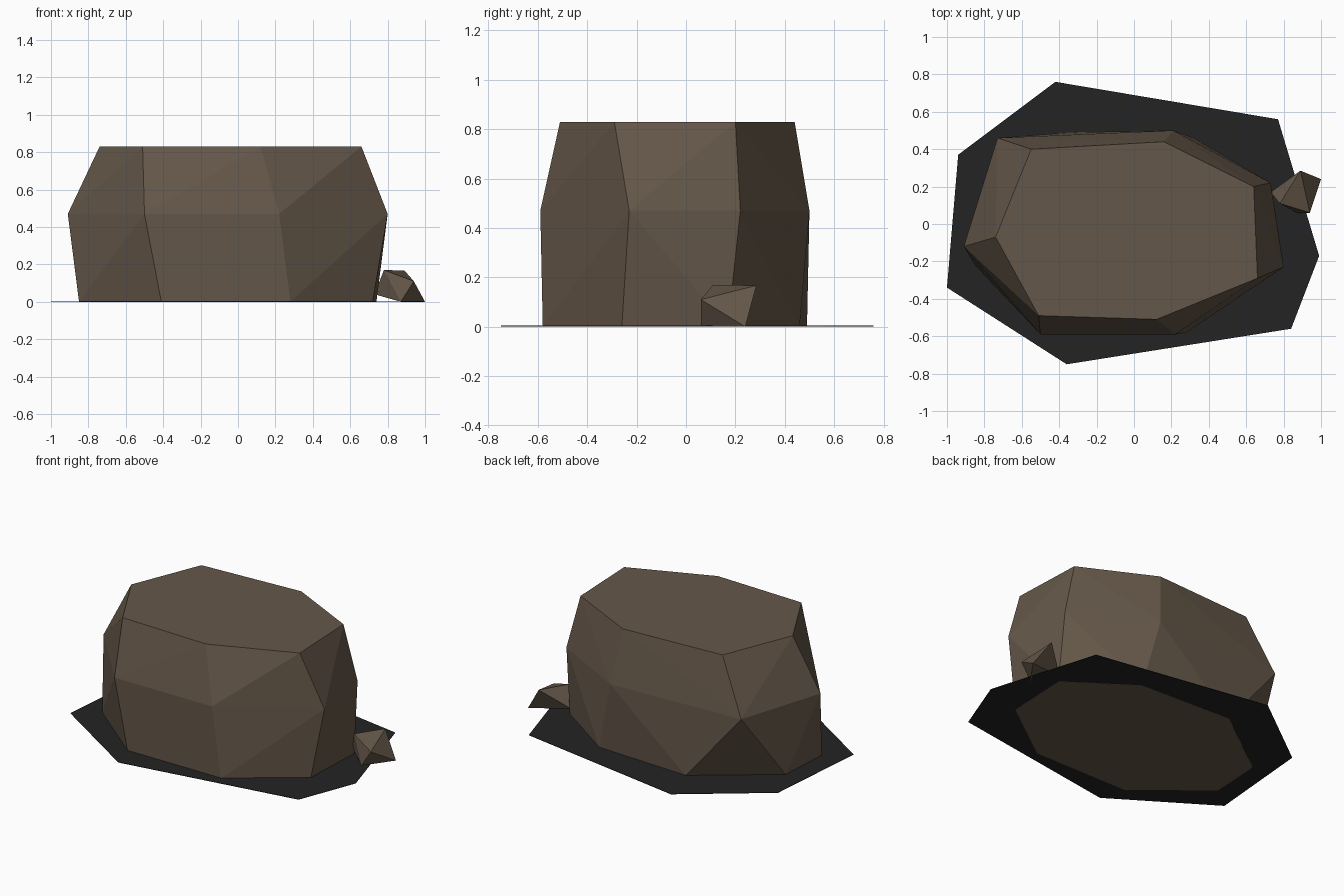
import bpy, bmesh

if "Cube" in bpy.data.objects:
    bpy.data.objects.remove(bpy.data.objects["Cube"])


def material(name, rgb):
    m = bpy.data.materials.new(name)
    m.diffuse_color = (*rgb, 1)
    m.use_nodes = True
    m.node_tree.nodes["Principled BSDF"].inputs["Base Color"].default_value = m.diffuse_color
    return m


def add_object(name, bm, mat):
    bmesh.ops.recalc_face_normals(bm, faces=bm.faces)
    mesh = bpy.data.meshes.new(name)
    bm.to_mesh(mesh)
    bm.free()
    mesh.materials.append(mat)
    obj = bpy.data.objects.new(name, mesh)
    bpy.context.collection.objects.link(obj)
    return obj


def hull(name, points, mat):
    """Faceted stone wrapped around a few corner points."""
    bm = bmesh.new()
    for p in points:
        bm.verts.new(p)
    bmesh.ops.convex_hull(bm, input=bm.verts)
    bmesh.ops.delete(bm, geom=[v for v in bm.verts if not v.link_faces], context='VERTS')
    bmesh.ops.dissolve_limit(bm, angle_limit=0.01, verts=bm.verts, edges=bm.edges)
    return add_object(name, bm, mat)


brown = material("stone brown", (0.13, 0.096, 0.067))
black = material("ground black", (0.017, 0.017, 0.017))

# Boulder: base, widest ring and flat top
rings = {
    0.0: [(-.85, -.22), (-.83, .13), (-.34, .49), (.32, .46),
          (.74, .17), (.72, -.26), (.28, -.58), (-.41, -.58)],
    0.47: [(-.91, -.12), (-.73, .46), (.21, .50), (.73, .22),
           (.80, -.23), (.22, -.59), (-.50, -.59)],
    0.83: [(-.74, -.07), (-.55, .40), (.16, .44), (.64, .20),
           (.66, -.29), (.12, -.51), (-.51, -.49)],
}
hull("boulder", [(x, y, z) for z, ring in rings.items() for x, y in ring], brown)

# Small stone beside the boulder
hull("pebble", [(1.0, .24, 0), (.89, .285, .167), (.94, .06, .11),
                (.78, .11, .17), (.87, .06, 0), (.73, .17, .04)], brown)

# Thin dark ground patch
outline = [(-1, -.34), (-.94, .37), (-.42, .76), (.77, .56),
           (.99, -.17), (.84, -.56), (-.36, -.75)]
bm = bmesh.new()
face = bm.faces.new([bm.verts.new((x, y, .001)) for x, y in outline])
top = bmesh.ops.extrude_face_region(bm, geom=[face])["geom"]
for v in top:
    if isinstance(v, bmesh.types.BMVert):
        v.co.z = .004
add_object("ground_patch", bm, black)
